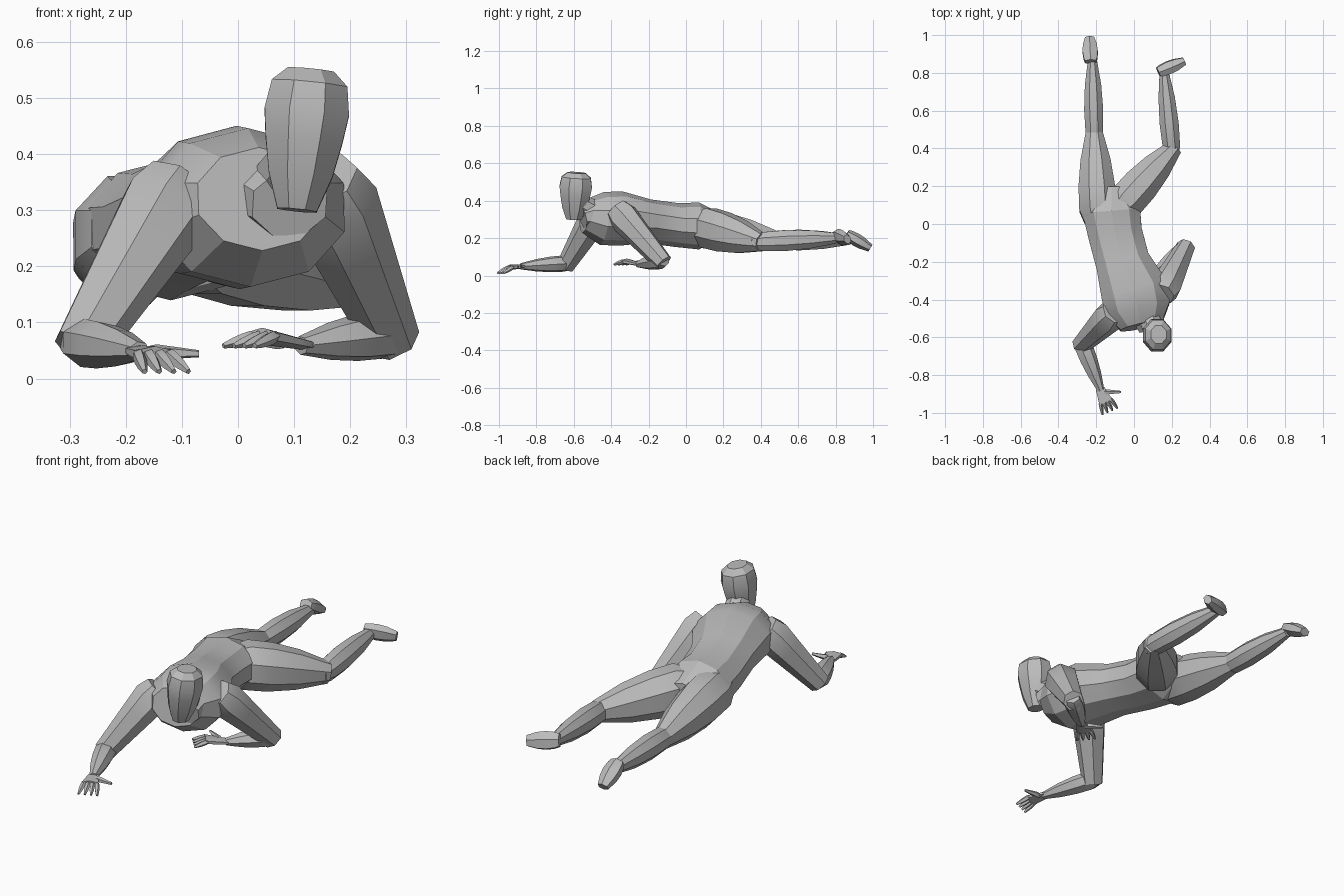
import bpy, bmesh, math
from mathutils import Vector

cube = bpy.data.objects.get("Cube")
if cube:
    bpy.data.objects.remove(cube, do_unlink=True)

grey = bpy.data.materials.new("plain grey")
grey.use_nodes = True
grey.diffuse_color = (.5, .5, .5, 1)
shader = grey.node_tree.nodes["Principled BSDF"]
shader.inputs["Base Color"].default_value = grey.diffuse_color

UP = Vector((0, 0, 1))
FRONT = Vector((0, -1, 0))
FOOT_UP = Vector((-.3, .8, .5))


def skin(name, centres, radii, flat=1, sides=8, ref=UP):
    """Stretch a closed skin over oval rings that follow a path."""
    bm = bmesh.new()
    rings = []
    last = len(centres) - 1
    outset = math.cos(math.pi / sides) ** -.75
    for index, (centre, radius) in enumerate(zip(centres, radii)):
        tangent = centres[min(index + 1, last)] - centres[max(index - 1, 0)]
        across = tangent.cross(ref).normalized() * radius * outset
        height = across.cross(tangent).normalized() * radius * outset * flat
        angles = [math.tau * (k + .5) / sides for k in range(sides)]
        rings.append([bm.verts.new(centre + across * math.cos(a) + height * math.sin(a))
                      for a in angles])
    for near, far in zip(rings, rings[1:]):
        for k in range(sides):
            following = (k + 1) % sides
            bm.faces.new((near[k], near[following], far[following], far[k]))
    bm.faces.new(rings[0])
    bm.faces.new(rings[-1])
    bmesh.ops.recalc_face_normals(bm, faces=bm.faces)
    mesh = bpy.data.meshes.new(name)
    bm.to_mesh(mesh)
    bm.free()
    mesh.materials.append(grey)
    part = bpy.data.objects.new(name, mesh)
    bpy.context.collection.objects.link(part)
    bpy.ops.object.select_all(action="DESELECT")
    part.select_set(True)
    bpy.context.view_layer.objects.active = part
    bpy.ops.object.shade_smooth_by_angle(angle=math.radians(25))


def limb(name, start, end, start_radius, end_radius, bulge=0, rounding=.75, **options):
    """A tapered, swelling part that overlaps its joints and is rounded at the start."""
    steps = (-.1, .06, .35, .68, 1.05)
    centres = [start.lerp(end, t) for t in steps]
    radii = [start_radius + (end_radius - start_radius) * t + bulge * math.sin(math.pi * t)
             for t in steps]
    radii[0] *= rounding
    skin(name, centres, radii, **options)


def hand(side, wrist, knuckles, thumb_side):
    """A flat palm with four spread fingers and a thumb."""
    forward = (knuckles - wrist).normalized()
    across = forward.cross(UP).normalized()
    limb(side + "_palm", wrist, knuckles, .024, .038, flat=.35, sides=6)
    for i in range(4):
        spread = across * (i - 1.5) * .02
        root = knuckles + spread
        tip = root + forward * .055 + spread * .4 - UP * .024
        limb(side + "_finger", root, tip, .01, .005, bulge=.002, sides=5)
    thumb_root = wrist.lerp(knuckles, .4) + across * thumb_side * .02
    thumb_tip = thumb_root + forward * .03 + across * thumb_side * .07
    limb(side + "_thumb", thumb_root, thumb_tip, .013, .006, sides=5)


def arm(side, shoulder, elbow, wrist, knuckles, thumb_side):
    limb(side + "_upper_arm", shoulder, elbow, .08, .048, sides=7)
    limb(side + "_forearm", elbow, wrist, .046, .02, bulge=.008, flat=.9, sides=7)
    hand(side, wrist, knuckles, thumb_side)


def leg(side, hip, knee, ankle, heel, toe, sole_up):
    limb(side + "_thigh", hip, knee, .1, .05, bulge=.018, flat=1.08)
    limb(side + "_calf", knee, ankle, .046, .026, bulge=.014, flat=1.1)
    limb(side + "_foot", heel, toe, .036, .027, bulge=.01, rounding=.9,
         flat=.75, sides=6, ref=sole_up)


# Torso, following the spine from the seat to the collar
spine = [Vector(p) for p in (
    (-.12, .2, .27), (-.12, .07, .265), (-.1, -.05, .27), (-.06, -.2, .29),
    (0, -.35, .305), (.02, -.45, .305), (.04, -.54, .32))]
skin("torso", spine, (.07, .155, .145, .145, .18, .175, .115), flat=.78, sides=10)

# Neck, collar and egg-shaped head
neck_base = Vector((.07, -.47, .33))
chin = Vector((.105, -.6, .3))
crown = Vector((.13, -.585, .55))
limb("neck", neck_base, chin.lerp(crown, .4), .06, .05)
limb("collar", neck_base, neck_base.lerp(chin, .6), .09, .07, flat=.85)
skin("head", [chin.lerp(crown, t) for t in (0, .25, .5, .7, .9, 1)],
     (.036, .058, .07, .077, .069, .042), flat=1.15, ref=FRONT)

# Right arm reaches forward, left arm folds under the chest
arm("right", shoulder=Vector((-.12, -.48, .32)), elbow=Vector((-.275, -.635, .065)),
    wrist=Vector((-.18, -.87, .05)), knuckles=Vector((-.15, -.94, .043)), thumb_side=-1)
arm("left", shoulder=Vector((.16, -.35, .33)), elbow=Vector((.27, -.13, .08)),
    wrist=Vector((.12, -.25, .06)), knuckles=Vector((.045, -.315, .075)), thumb_side=1)

# Right leg stretches back, left leg turns out with a bent knee
leg("right", hip=Vector((-.19, .05, .26)), knee=Vector((-.21, .47, .19)),
    ankle=Vector((-.22, .86, .19)), heel=Vector((-.23, .87, .215)),
    toe=Vector((-.235, .98, .15)), sole_up=UP)
leg("left", hip=Vector((-.06, .1, .26)), knee=Vector((.2, .39, .18)),
    ankle=Vector((.16, .8, .2)), heel=Vector((.14, .81, .21)),
    toe=Vector((.26, .86, .195)), sole_up=FOOT_UP)
